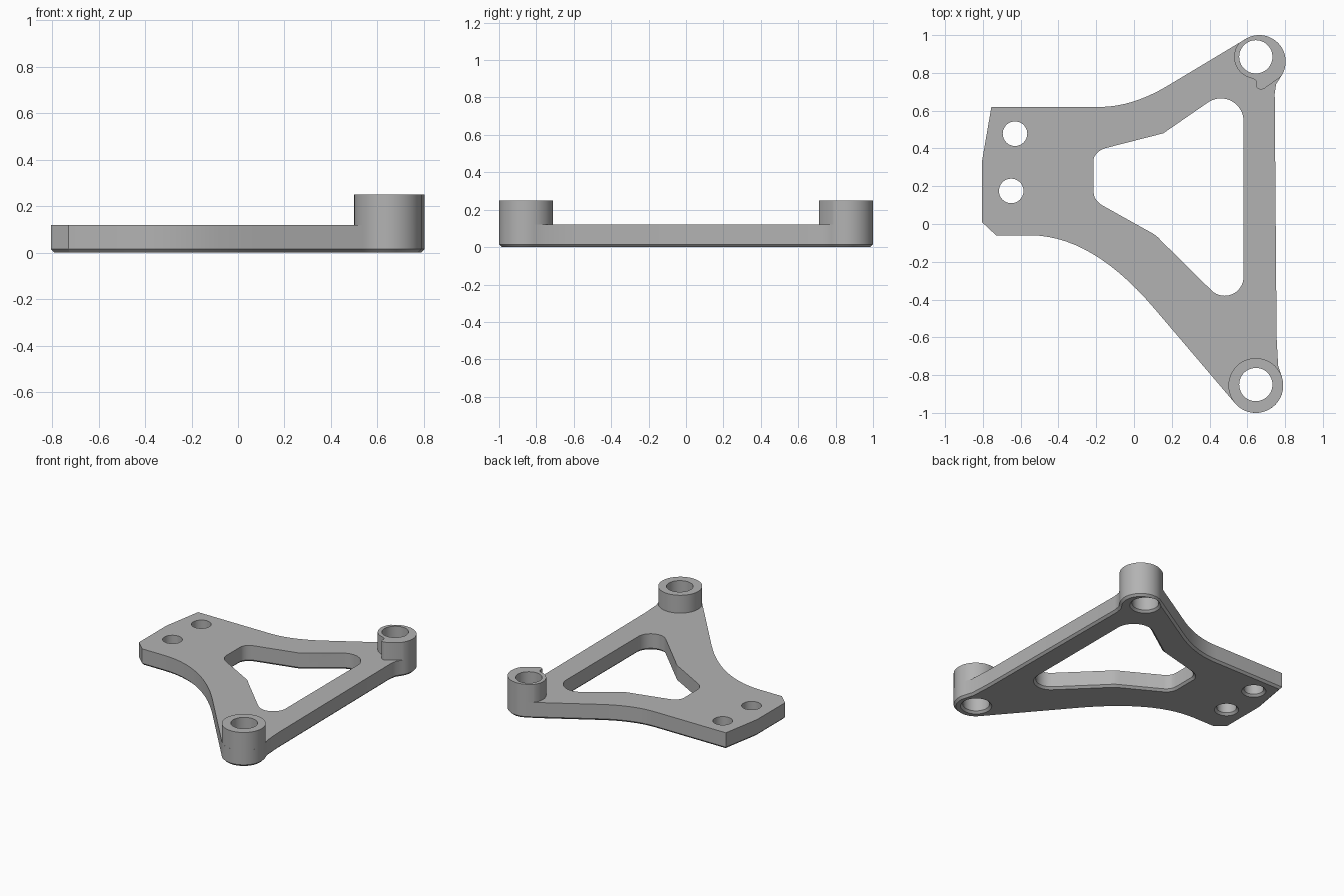
import bpy
import bmesh
from math import cos, sin, radians
from mathutils import Vector

cube = bpy.data.objects.get("Cube")
if cube:
    bpy.data.objects.remove(cube, do_unlink=True)

metal = bpy.data.materials.new("plain grey metal")
metal.use_nodes = True
grey = (0.45, 0.45, 0.45, 1)
metal.diffuse_color = grey
metal.node_tree.nodes["Principled BSDF"].inputs["Base Color"].default_value = grey

THICK, TOP, CHAMFER = 0.12, 0.25, 0.015


def arc(cx, cy, r, start, end, steps=16):
    angles = [radians(start + (end - start) * i / steps) for i in range(steps + 1)]
    return [(cx + r * cos(a), cy + r * sin(a)) for a in angles]


def circle(cx, cy, r):
    return arc(cx, cy, r, 0, 360, 48)[:-1]


def bend(a, b, c, steps=14):
    a, b, c = Vector(a), Vector(b), Vector(c)
    ts = [i / steps for i in range(steps + 1)]
    return [tuple(a * (1 - t) ** 2 + b * 2 * t * (1 - t) + c * t * t) for t in ts]


def grow(points, d):
    """Offset a counter-clockwise outline outwards by d."""
    result = []
    for i, p in enumerate(points):
        p, q, n = Vector(p), Vector(points[i - 1]), Vector(points[(i + 1) % len(points)])
        e, f = (p - q).normalized(), (n - p).normalized()
        n1, n2 = Vector((e.y, -e.x)), Vector((f.y, -f.x))
        result.append(p + (n1 + n2) * d / (1 + n1.dot(n2)))
    return result


def prism(name, points, levels):
    """Stack the outline at each (height, offset) and close both ends."""
    bm = bmesh.new()
    rings = [[bm.verts.new((x, y, z)) for x, y in grow(points, d)] for z, d in levels]
    count = len(points)
    bm.faces.new(rings[0][::-1])
    bm.faces.new(rings[-1])
    for low, high in zip(rings, rings[1:]):
        for i in range(count):
            j = (i + 1) % count
            bm.faces.new((low[i], low[j], high[j], high[i]))
    mesh = bpy.data.meshes.new(name)
    bm.to_mesh(mesh)
    bm.free()
    mesh.materials.append(metal)
    obj = bpy.data.objects.new(name, mesh)
    bpy.context.collection.objects.link(obj)
    return obj


def activate(obj):
    bpy.ops.object.select_all(action='DESELECT')
    obj.select_set(True)
    bpy.context.view_layer.objects.active = obj


def cut(obj, points):
    """Cut an opening whose lower rim is chamfered."""
    tool = prism("cutter", points, [(-0.01, CHAMFER + 0.01), (CHAMFER, 0), (0.4, 0)])
    tool.hide_render = True
    mod = obj.modifiers.new("opening", 'BOOLEAN')
    mod.operation, mod.solver, mod.object = 'DIFFERENCE', 'EXACT', tool
    activate(obj)
    bpy.ops.object.modifier_apply(modifier=mod.name)
    bpy.data.objects.remove(tool, do_unlink=True)


# Plate outline, counter-clockwise from the left edge
outline = [(-0.805, 0.33), (-0.805, 0.01), (-0.73, -0.06)]
outline += bend((-0.55, -0.06), (-0.22, -0.06), (0.11, -0.45))
outline += arc(0.645, -0.855, 0.145, 218, 380, 28)
outline += [(0.763, -0.75), (0.755, -0.6), (0.745, 0.69), (0.752, 0.74)]
outline += arc(0.663, 0.86, 0.14, -35, 118, 28)
outline += bend((0.2, 0.745), (0, 0.62), (-0.18, 0.62))
outline += [(-0.755, 0.62)]

# Triangular window
window = [(-0.215, 0.33), (-0.215, 0.17)]
window += bend((-0.21, 0.145), (-0.2, 0.12), (-0.17, 0.1), 5)
window += [(0, 0.005)] + bend((0.09, -0.045), (0.12, -0.06), (0.14, -0.085), 4)
window += arc(0.48, -0.28, 0.1, 226, 360)
window += arc(0.46, 0.545, 0.12, 0, 122)
window += [(0.155, 0.48)]
window += bend((-0.15, 0.402), (-0.205, 0.385), (-0.215, 0.34), 6)

lower_hole = circle(0.645, -0.85, 0.088)
upper_hole = circle(0.645, 0.885, 0.088)

plate = prism("plate", outline, [(0, -CHAMFER), (CHAMFER, 0), (THICK, 0)])
bolt_holes = [circle(-0.63, 0.478, 0.065), circle(-0.65, 0.175, 0.065)]
for opening in [window, lower_hole, upper_hole] + bolt_holes:
    cut(plate, opening)

# Raised bosses at the two tips
lower_boss = prism("lower_boss", circle(0.645, -0.855, 0.145), [(THICK, 0), (TOP, 0)])
cut(lower_boss, lower_hole)

# The second boss has a small lip towards the plate
lip = arc(0.663, 0.86, 0.14, -35, 118, 28)
lip += arc(0.645, 0.885, 0.115, 140, 255)
lip += bend((0.64, 0.765), (0.65, 0.755), (0.648, 0.735), 4)
lip += bend((0.65, 0.722), (0.667, 0.705), (0.69, 0.717), 5)
upper_boss = prism("upper_boss", lip, [(THICK, 0), (TOP, 0)])
cut(upper_boss, upper_hole)

for part in (plate, lower_boss, upper_boss):
    activate(part)
    bpy.ops.object.shade_smooth_by_angle(angle=radians(30))
